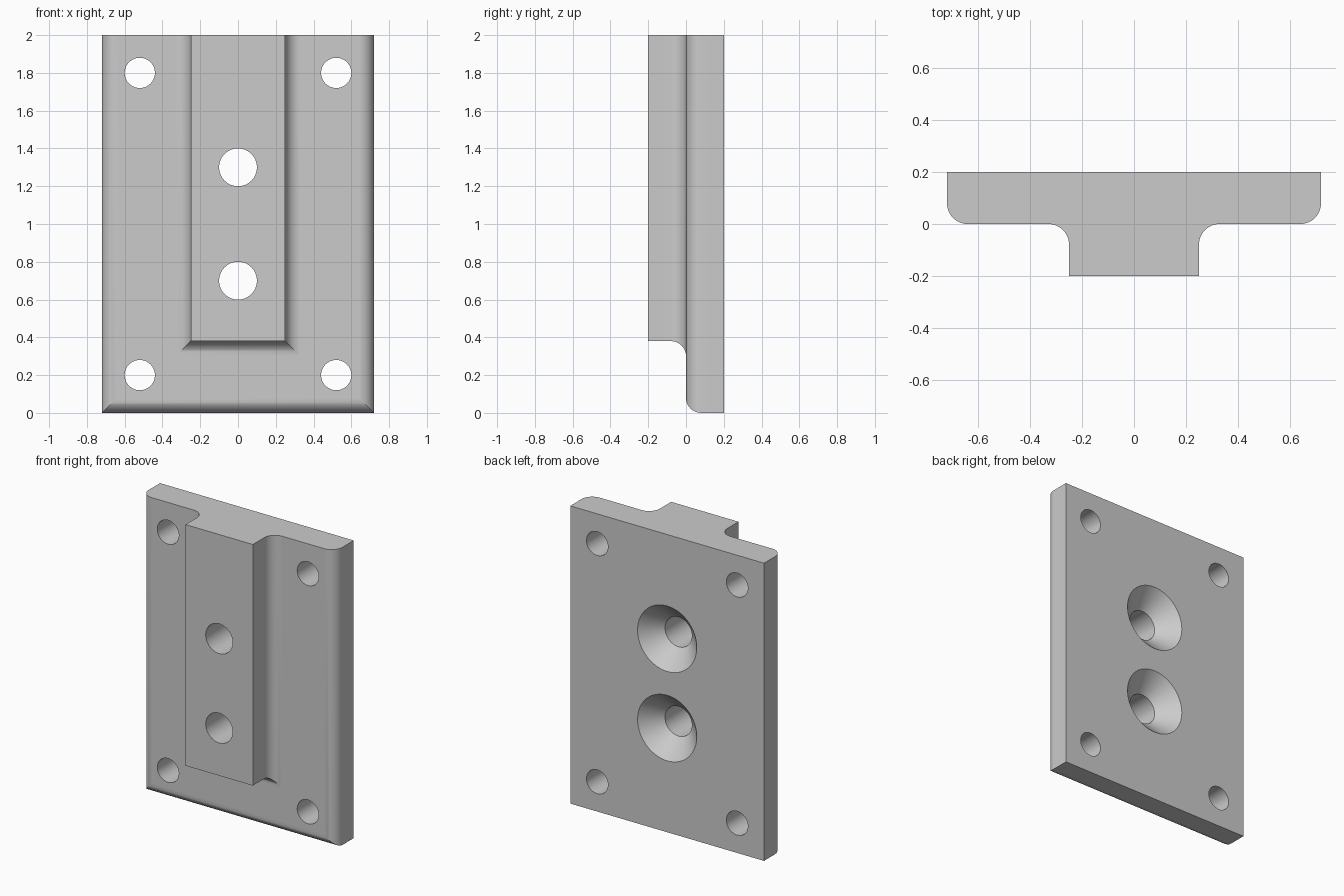
import bpy, bmesh
from math import sin, cos, pi

if "Cube" in bpy.data.objects:
    bpy.data.objects.remove(bpy.data.objects["Cube"])

HEIGHT, R, STEPS = 2.0, 0.08, 10


def make_object(name, bm):
    bmesh.ops.recalc_face_normals(bm, faces=bm.faces)
    mesh = bpy.data.meshes.new(name)
    bm.to_mesh(mesh)
    bm.free()
    obj = bpy.data.objects.new(name, mesh)
    bpy.context.collection.objects.link(obj)
    return obj


def add_lathe(bm, x, z, profile, sides=64):
    """Closed solid of revolution about the y axis from (radius, y) points."""
    rings = [[bm.verts.new((x + r * cos(2 * pi * i / sides), y,
                            z + r * sin(2 * pi * i / sides)))
              for i in range(sides)] for r, y in profile]
    for a, b in zip(rings, rings[1:]):
        for i in range(sides):
            j = (i + 1) % sides
            bm.faces.new((a[i], a[j], b[j], b[i]))
    bm.faces.new(rings[0])
    bm.faces.new(rings[-1])


# Edge profile from back to front: (half width, y, bottom z)
arc = [pi / 2 * i / STEPS for i in range(STEPS + 1)]
profile = [(0.72, 0.2, 0.0)]
for t in arc:                                    # rounded plate edge
    w = 0.64 + R * cos(t)
    profile.append((w, R - R * sin(t), 0.72 - w))
for t in reversed(arc):                          # concave fillet into the rail
    w = 0.33 - R * cos(t)
    profile.append((w, -R + R * sin(t), 0.63 - w))
profile.append((0.25, -0.2, 0.38))

# Plate and rail: mitred loft on left, bottom and right, flat at the top
bm = bmesh.new()
rings = [[bm.verts.new(p) for p in ((-w, y, HEIGHT), (-w, y, zb), (w, y, zb), (w, y, HEIGHT))]
         for w, y, zb in profile]
for a, b in zip(rings, rings[1:]):
    for i in range(3):
        bm.faces.new((a[i], a[i + 1], b[i + 1], b[i]))
bm.faces.new(rings[0])
bm.faces.new(rings[-1])
bm.faces.new([r[0] for r in rings] + [r[3] for r in reversed(rings)])
plate = make_object("mounting_plate", bm)

# Hole cutters: four corner holes and two countersunk holes
bm = bmesh.new()
for x in (-0.52, 0.52):
    for z in (0.2, 1.8):
        add_lathe(bm, x, z, [(0.08, -0.3), (0.08, 0.3)])
for z in (0.7, 1.3):
    add_lathe(bm, 0, z, [(0.1, -0.3), (0.1, 0.08), (0.27, 0.25)])
cutter = make_object("hole_cutters", bm)
cutter.hide_render = True

# Cut the holes, then smooth the curved surfaces
bpy.context.view_layer.objects.active = plate
plate.select_set(True)
cut = plate.modifiers.new("holes", 'BOOLEAN')
cut.operation, cut.solver, cut.object = 'DIFFERENCE', 'EXACT', cutter
bpy.ops.object.modifier_apply(modifier=cut.name)
bpy.data.objects.remove(cutter)
bpy.ops.object.shade_smooth_by_angle(angle=pi / 6)
normals = plate.modifiers.new("flat_faces", 'WEIGHTED_NORMAL')
normals.keep_sharp = True
